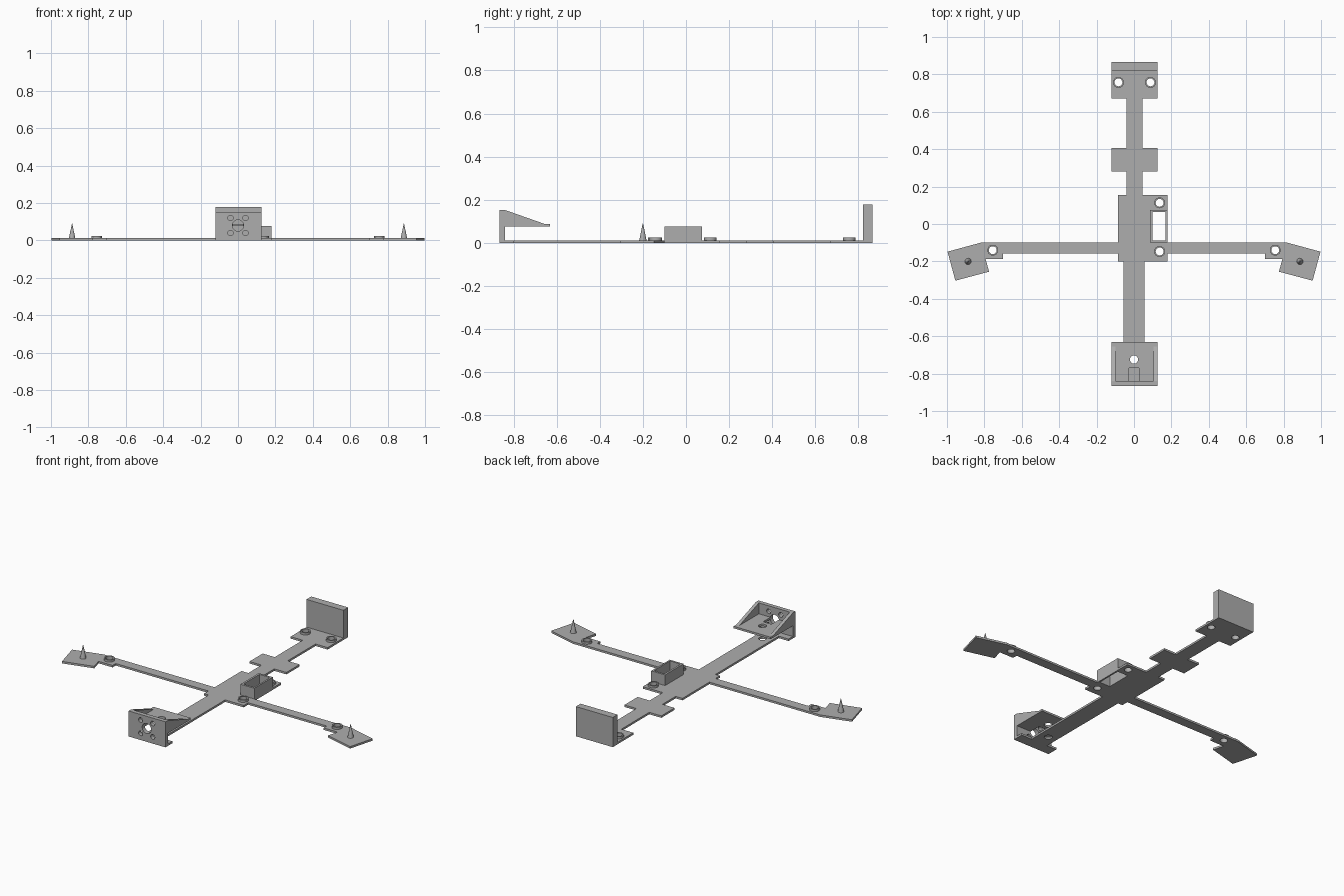
import bpy, bmesh, math
from mathutils import Vector

cube = bpy.data.objects.get("Cube")
if cube:
    bpy.data.objects.remove(cube)

grey = bpy.data.materials.new("plain grey")
grey.use_nodes = True
grey.diffuse_color = (0.42, 0.42, 0.42, 1)
grey.node_tree.nodes["Principled BSDF"].inputs["Base Color"].default_value = grey.diffuse_color

T = 0.012      # plate thickness
CX = 0.0025    # middle of the end plates
HALF = 0.1225  # half width of the end plates


def finish(name, bm):
    bmesh.ops.recalc_face_normals(bm, faces=bm.faces)
    mesh = bpy.data.meshes.new(name)
    bm.to_mesh(mesh)
    bm.free()
    mesh.materials.append(grey)
    obj = bpy.data.objects.new(name, mesh)
    bpy.context.collection.objects.link(obj)
    return obj


def prism(name, points, shift):
    """Extrude a closed outline along a vector."""
    bm = bmesh.new()
    face = bm.faces.new([bm.verts.new(p) for p in points])
    top = bmesh.ops.extrude_face_region(bm, geom=[face])["geom"]
    bmesh.ops.translate(bm, vec=shift, verts=[v for v in top if isinstance(v, bmesh.types.BMVert)])
    return finish(name, bm)


def plate(name, points, z0=0, z1=T):
    return prism(name, [(x, y, z0) for x, y in points], (0, 0, z1 - z0))


def box(name, x0, x1, y0, y1, z0=0, z1=T):
    return plate(name, [(x0, y0), (x1, y0), (x1, y1), (x0, y1)], z0, z1)


def rod(name, start, end, r0, r1=None, sides=24):
    """Cylinder or cone between two points."""
    start, end = Vector(start), Vector(end)
    axis = end - start
    bm = bmesh.new()
    bmesh.ops.create_cone(bm, cap_ends=True, segments=sides, radius1=r0,
                          radius2=r0 if r1 is None else r1, depth=axis.length)
    turn = axis.to_track_quat("Z", "Y").to_matrix().to_4x4()
    bmesh.ops.transform(bm, matrix=turn, verts=bm.verts)
    bmesh.ops.translate(bm, vec=(start + end) / 2, verts=bm.verts)
    return finish(name, bm)


def cut(obj, cutter):
    mod = obj.modifiers.new("cut", "BOOLEAN")
    mod.operation = "DIFFERENCE"
    mod.solver = "EXACT"
    mod.object = cutter
    bpy.context.view_layer.objects.active = obj
    bpy.ops.object.modifier_apply(modifier=mod.name)
    bpy.data.objects.remove(cutter)


def smooth(obj):
    bpy.ops.object.select_all(action="DESELECT")
    obj.select_set(True)
    bpy.context.view_layer.objects.active = obj
    bpy.ops.object.shade_smooth_by_angle(angle=math.radians(35))


def screw_boss(name, base, x, y):
    """Raised ring with a hole that also goes through its plate."""
    ring = rod(name, (x, y, T), (x, y, 0.025), 0.029)
    for part in (ring, base):
        cut(part, rod("hole", (x, y, -0.1), (x, y, 0.1), 0.021))
    smooth(ring)


# Rear end plate, upright rear wall and its two bosses
rear_plate = box("rear_plate", CX - HALF, CX + HALF, 0.67, 0.82)
box("rear_wall", CX - HALF, CX + HALF, 0.82, 0.865, 0, 0.178)
for x in (-0.083, 0.088):
    screw_boss("rear_boss", rear_plate, x, 0.757)

# Rear spine with its cross tab
box("rear_spine", -0.04, 0.045, 0.405, 0.67)
box("cross_tab", CX - HALF, CX + HALF, 0.28, 0.405)
box("middle_spine", -0.04, 0.045, 0.155, 0.28)

# Centre plate with an open socket set into its left edge
centre = box("centre_plate", -0.085, 0.178, -0.2, 0.155)
cut(centre, box("socket_cut", 0.086, 0.3, -0.1, 0.075, -0.1, 0.1))
socket = box("socket", 0.086, 0.178, -0.1, 0.075, 0, 0.076)
cut(socket, box("socket_opening", 0.098, 0.168, -0.088, 0.063, -0.1, 0.2))
for y in (0.113, -0.147):
    screw_boss("centre_boss", centre, 0.137, y)

# Side arms with angled pads, bosses and spikes
for side, name, root in ((1, "left", 0.178), (-1, "right", 0.085)):
    outline = [(root, -0.1), (0.82, -0.1), (0.997, -0.148), (0.955, -0.303), (0.775, -0.255),
               (0.793, -0.188), (0.7, -0.188), (0.7, -0.158), (root, -0.158)]
    arm = plate(name + "_arm", [(side * x, y) for x, y in outline])
    screw_boss(name + "_arm_boss", arm, side * 0.755, -0.14)
    x = side * 0.887
    smooth(rod(name + "_spike", (x, -0.2, T), (x, -0.2, 0.09), 0.017, 0.001))

# Front spine running under the front mount
front_spine = box("front_spine", -0.055, 0.055, -0.8, -0.2)
box("front_foot", CX - HALF, CX + HALF, -0.84, -0.8)

# Front mount: drilled wall, shelf with a notch, two sloping gussets
front_wall = box("front_wall", CX - HALF, CX + HALF, -0.865, -0.84, 0, 0.153)
holes = [(0, 0.08, 0.03)] + [(x, z, 0.014) for x in (-0.04, 0.04) for z in (0.04, 0.12)]
for x, z, r in holes:
    cut(front_wall, rod("wall_hole", (x, -0.95, z), (x, -0.8, z), r))

shelf = box("front_shelf", CX - HALF, CX + HALF, -0.84, -0.63, 0.076, 0.088)
cut(shelf, box("notch", -0.028, 0.028, -0.9, -0.77, 0, 0.2))
for part in (shelf, front_spine):
    cut(part, rod("hole", (0, -0.725, -0.1), (0, -0.725, 0.2), 0.022))

for x in (CX - HALF, CX + HALF - 0.02):
    prism("front_gusset", [(x, -0.84, 0.088), (x, -0.655, 0.088), (x, -0.84, 0.153)], (0.02, 0, 0))
